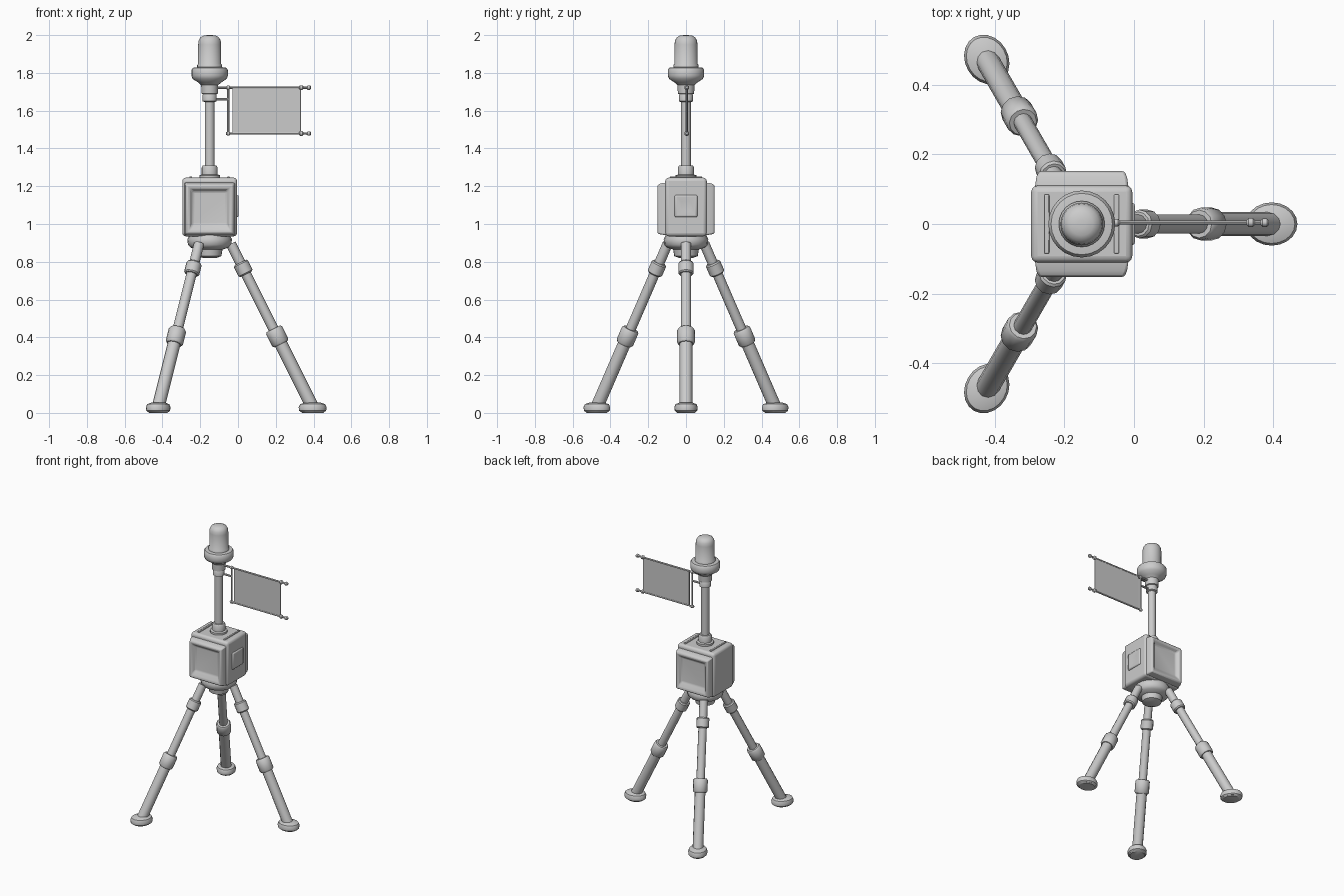
import bpy, bmesh, math
from mathutils import Vector, Matrix

if "Cube" in bpy.data.objects:
    bpy.data.objects.remove(bpy.data.objects["Cube"])

CX = -0.15  # axis shared by mast, housing and tripod
grey = bpy.data.materials.new("light_grey")
grey.diffuse_color = (0.6, 0.6, 0.6, 1)
grey.use_nodes = True
grey.node_tree.nodes["Principled BSDF"].inputs["Base Color"].default_value = grey.diffuse_color


def finish(name, bm, angle=40, bevel=0, segments=2):
    bmesh.ops.recalc_face_normals(bm, faces=bm.faces[:])
    me = bpy.data.meshes.new(name)
    bm.to_mesh(me)
    bm.free()
    ob = bpy.data.objects.new(name, me)
    bpy.context.collection.objects.link(ob)
    me.materials.append(grey)
    if bevel:
        m = ob.modifiers.new("bevel", 'BEVEL')
        m.width, m.segments, m.limit_method = bevel, segments, 'ANGLE'
    bpy.ops.object.select_all(action='DESELECT')
    ob.select_set(True)
    bpy.context.view_layer.objects.active = ob
    bpy.ops.object.shade_smooth_by_angle(angle=math.radians(angle))
    return ob


def lathe(name, profile, origin=(CX, 0, 0), direction=(0, 0, 1), sides=20, scale=(1, 1)):
    """Turned part from (radius, height) pairs along a direction."""
    bm = bmesh.new()
    rot = Vector(direction).to_track_quat('Z', 'Y').to_matrix().to_4x4()
    mat = Matrix.Translation(origin) @ rot
    rings = [[bm.verts.new(mat @ Vector((r * scale[0] * math.cos(2 * math.pi * i / sides),
                                         r * scale[1] * math.sin(2 * math.pi * i / sides), h)))
              for i in range(sides)] for r, h in profile]
    for a, b in zip(rings, rings[1:]):
        for i in range(sides):
            j = (i + 1) % sides
            bm.faces.new((a[i], a[j], b[j], b[i]))
    bm.faces.new(rings[0][::-1])
    bm.faces.new(rings[-1])
    return finish(name, bm)


def rod(name, a, b, r, sides=12):
    d = Vector(b) - Vector(a)
    return lathe(name, [(r, 0), (r, d.length)], a, d, sides)


def box(name, centre, size, bevel=0.0, segments=2):
    bm = bmesh.new()
    bmesh.ops.create_cube(bm, size=1, matrix=Matrix.Translation(centre) @ Matrix.Diagonal((*size, 1)))
    return finish(name, bm, bevel=bevel, segments=segments)


def stepped(name, rects, place):
    """Loft of rectangles (half width, bottom, top, depth); place maps them to 3D."""
    bm = bmesh.new()
    rings = [[bm.verts.new(place(u, v, d)) for u, v in ((-w, lo), (w, lo), (w, hi), (-w, hi))]
             for w, lo, hi, d in rects]
    for a, b in zip(rings, rings[1:]):
        for i in range(4):
            j = (i + 1) % 4
            bm.faces.new((a[i], a[j], b[j], b[i]))
    bm.faces.new(rings[0][::-1])
    bm.faces.new(rings[-1])
    return finish(name, bm, bevel=0.008)


# Housing with dished front and back panels
box("housing", (CX, 0, 1.09), (0.29, 0.22, 0.31), 0.018, 3)
for s, side in ((-1, "front"), (1, "back")):
    stepped(side + "_panel",
            [(0.135, 0.94, 1.22, 0.10), (0.13, 0.945, 1.215, 0.135), (0.122, 0.95, 1.205, 0.152),
             (0.108, 0.965, 1.19, 0.152), (0.088, 1.0, 1.17, 0.13)],
            lambda u, v, d: (CX + u, s * d, v))

# Small raised side plate with a shallow dish
stepped("side_plate", [(0.062, 1.035, 1.155, 0.13), (0.06, 1.037, 1.153, 0.153),
                       (0.05, 1.045, 1.145, 0.153), (0.025, 1.07, 1.12, 0.149)],
        lambda u, v, d: (CX + d, u, v))
for s, side in ((-1, "left"), (1, "right")):
    box(side + "_top_rail", (CX + s * 0.10, 0, 1.245), (0.014, 0.17, 0.012), 0.003)

# Tripod hub
lathe("tripod_hub", [(0.035, 0.82), (0.062, 0.83), (0.068, 0.865), (0.10, 0.875), (0.115, 0.89),
                     (0.118, 0.92), (0.105, 0.945)])

# Mast and collars
lathe("mast", [(0.026, 1.24), (0.026, 1.74)])
lathe("mast_base", [(0.055, 1.24), (0.055, 1.258), (0.042, 1.262), (0.042, 1.30), (0.036, 1.31), (0.026, 1.31)])
lathe("mast_collar", [(0.026, 1.645), (0.037, 1.65), (0.037, 1.685), (0.030, 1.695), (0.030, 1.73)])

# Beacon
lathe("beacon_ring", [(0.03, 1.685), (0.043, 1.69), (0.045, 1.735), (0.062, 1.75), (0.09, 1.768),
                      (0.096, 1.785), (0.096, 1.815), (0.088, 1.827), (0.066, 1.83)], sides=24)
lathe("beacon_lamp", [(0.066, 1.82), (0.066, 1.842), (0.061, 1.848), (0.061, 1.95), (0.058, 1.972),
                      (0.049, 1.988), (0.033, 1.997), (0.012, 2.0)], sides=24)

# Three tripod legs
for n in range(3):
    a = math.radians(120 * n)

    def at(z):
        r = 0.17 + 0.5 * (0.78 - z)
        return Vector((CX + r * math.cos(a), r * math.sin(a), z))

    tag = "_%d" % (n + 1)
    down = at(0) - at(1)
    rod("leg_upper" + tag, at(0.895), at(0.40), 0.027)
    rod("leg_lower" + tag, at(0.42), at(0.035), 0.034)
    for label, z, r, h in (("upper_clamp", 0.765, 0.041, 0.034), ("middle_clamp", 0.405, 0.047, 0.045)):
        lathe(label + tag, [(r * 0.85, -h), (r, -h * 0.8), (r, h * 0.8), (r * 0.85, h)], at(z), down, 12)
    # Foot pad, longer along the leg
    foot = lathe("foot" + tag, [(0.85, 0.005), (0.97, 0.012), (1.0, 0.03), (0.9, 0.046), (0.5, 0.056)],
                 (0, 0, 0), sides=20, scale=(0.074, 0.062))
    foot.matrix_world = Matrix.Translation(at(0.03) * Vector((1, 1, 0)).length / math.sqrt(2)
                                           - Vector((0, 0, 0.03))) @ Matrix.Rotation(a, 4, 'Z')
    # Sole touching the ground
    sole = lathe("sole" + tag, [(0.75, 0.0), (0.85, 0.006)], (0, 0, 0), scale=(0.074, 0.062))
    sole.matrix_world = foot.matrix_world.copy()

# Flag with frame rods
FY = 0.004
box("flag", (0.15, FY, 1.602), (0.36, 0.006, 0.245))
for label, z in (("top", 1.722), ("bottom", 1.479)):
    rod("flag_%s_rod" % label, (-0.06, FY, z), (0.385, FY, z), 0.006, 8)
    for i, (x, r) in enumerate(((-0.052, 0.011), (0.335, 0.013), (0.375, 0.012))):
        lathe("flag_%s_knob_%d" % (label, i + 1),
              [(r * 0.5, -0.012), (r, -0.006), (r, 0.006), (r * 0.5, 0.012)],
              (x, FY, z), (1, 0, 0), 10)
rod("flag_post", (-0.052, FY, 1.475), (-0.052, FY, 1.725), 0.006, 8)
rod("flag_edge", (0.33, FY, 1.479), (0.33, FY, 1.722), 0.004, 8)
for z in (1.66, 1.722):
    rod("flag_arm", (CX, FY, z), (-0.052, FY, z), 0.007, 8)
